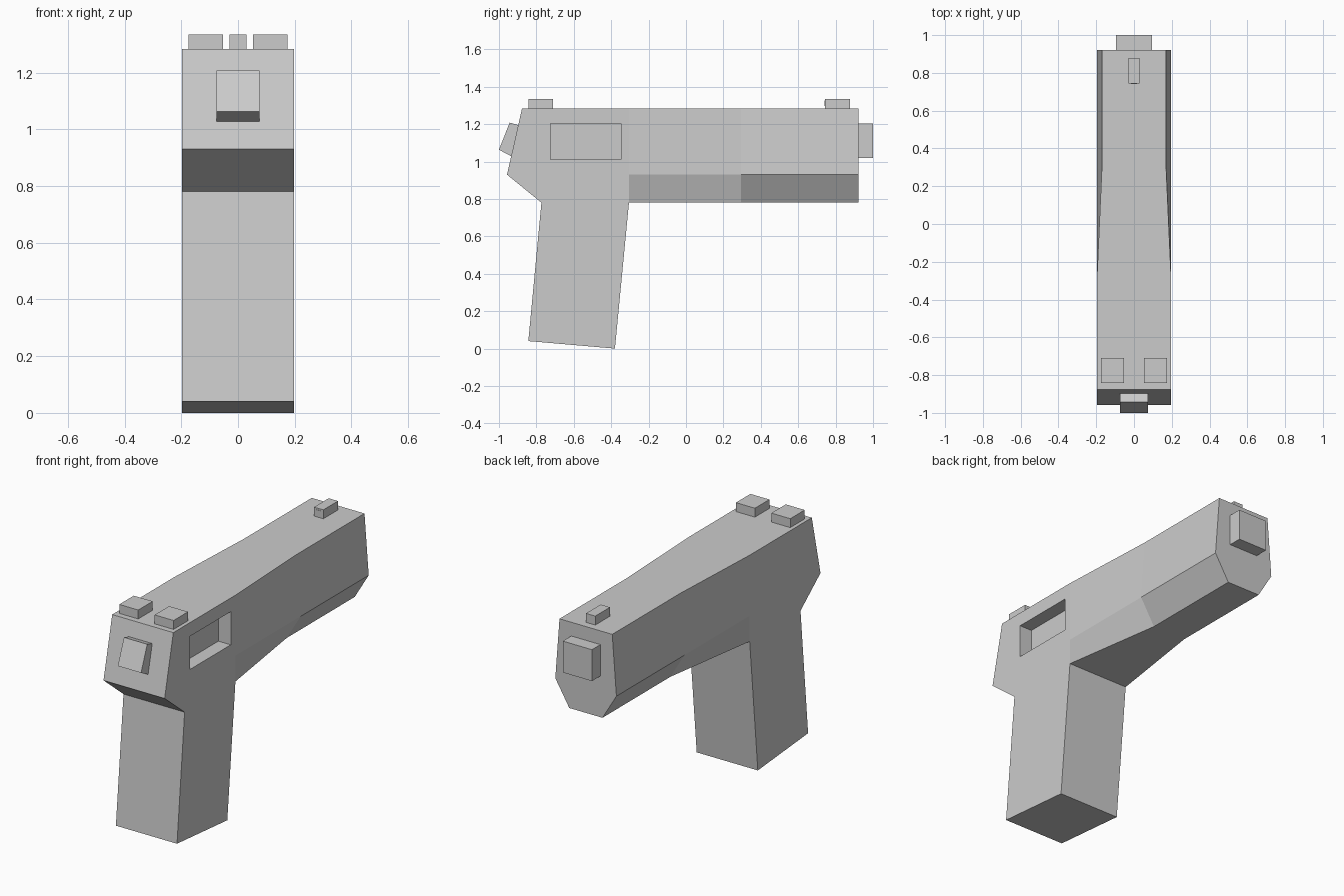
import bpy
import bmesh

old = bpy.data.objects.get("Cube")
if old:
    bpy.data.objects.remove(old, do_unlink=True)

# One plain grey for every part
grey = bpy.data.materials.new("plain_grey")
grey.use_nodes = True
grey.diffuse_color = (0.6, 0.6, 0.6, 1)
grey.node_tree.nodes["Principled BSDF"].inputs["Base Color"].default_value = (0.6, 0.6, 0.6, 1)


def finish(name, bm):
    bmesh.ops.recalc_face_normals(bm, faces=bm.faces)
    mesh = bpy.data.meshes.new(name)
    bm.to_mesh(mesh)
    bm.free()
    mesh.materials.append(grey)
    obj = bpy.data.objects.new(name, mesh)
    bpy.context.collection.objects.link(obj)
    return obj


def prism(name, outline, x0, x1):
    """Side outline of (y, z) points, extruded across x."""
    bm = bmesh.new()
    a, b = [[bm.verts.new((x, y, z)) for y, z in outline] for x in (x0, x1)]
    bm.faces.new(a)
    bm.faces.new(b)
    for i in range(len(a)):
        j = (i + 1) % len(a)
        bm.faces.new((a[i], a[j], b[j], b[i]))
    return finish(name, bm)


def box(name, xs, ys, zs):
    (y0, y1), (z0, z1) = ys, zs
    return prism(name, [(y0, z0), (y1, z0), (y1, z1), (y0, z1)], *xs)


# Body: six-sided sections from rear to muzzle, each (y, z, half width)
W = 0.197
TOP, MID, LOW = 1.283, 0.93, 0.78
stations = [
    [(-0.877, TOP, W), (-0.957, MID, W), (-0.773, LOW, W)],
    [(-0.305, TOP, W), (-0.305, MID, W), (-0.305, LOW, W)],
    [(0.295, TOP, 0.17), (0.295, MID, W), (0.295, LOW, 0.107)],
    [(0.922, TOP, 0.17), (0.922, MID, W), (0.922, LOW, 0.107)],
]
bm = bmesh.new()
rings = []
for st in stations:
    right = [bm.verts.new((w, y, z)) for y, z, w in st]
    left = [bm.verts.new((-w, y, z)) for y, z, w in st]
    rings.append(right + left[::-1])
for k in range(len(rings) - 1):
    a, b = rings[k], rings[k + 1]
    for i in range(6):
        j = (i + 1) % 6
        if (k, i) != (0, 2):  # the grip hangs from this opening
            bm.faces.new((a[i], a[j], b[j], b[i]))
# Rear is two slanted faces, muzzle end is flat
rear = rings[0]
bm.faces.new((rear[0], rear[1], rear[4], rear[5]))
bm.faces.new((rear[1], rear[2], rear[3], rear[4]))
bm.faces.new(rings[-1])
# Grip
top = [rings[0][2], rings[1][2], rings[1][3], rings[0][3]]
foot = [bm.verts.new((x, y, z)) for x, y, z in
        ((W, -0.843, 0.04), (W, -0.38, 0), (-W, -0.38, 0), (-W, -0.843, 0.04))]
for i in range(4):
    j = (i + 1) % 4
    bm.faces.new((top[i], top[j], foot[j], foot[i]))
bm.faces.new(foot)
body = finish("body_and_grip", bm)

# Ejection port, sunk into the +x side only
cutter = box("port_cutter", (W - 0.08, W + 0.1), (-0.725, -0.348), (1.01, 1.203))
cutter.hide_render = True
cut = body.modifiers.new("port", 'BOOLEAN')
cut.operation = 'DIFFERENCE'
cut.solver = 'EXACT'
cut.object = cutter
bpy.context.view_layer.objects.active = body
bpy.ops.object.modifier_apply(modifier=cut.name)
bpy.data.objects.remove(cutter, do_unlink=True)

# Sights
for side, s in (("left", 1), ("right", -1)):
    box("rear_sight_" + side, (s * 0.053, s * 0.175), (-0.843, -0.71), (TOP - 0.01, 1.335))
box("front_sight", (-0.03, 0.03), (0.743, 0.878), (TOP - 0.01, 1.335))
box("front_sight_dot", (-0.016, 0.016), (0.741, 0.745), (1.296, 1.325))

# Barrel end and hammer
box("barrel_end", (-0.094, 0.094), (0.9, 1.0), (1.02, 1.203))
prism("hammer", [(-0.943, 1.208), (-1.0, 1.063), (-0.925, 1.023), (-0.88, 1.19)], -0.075, 0.075)
